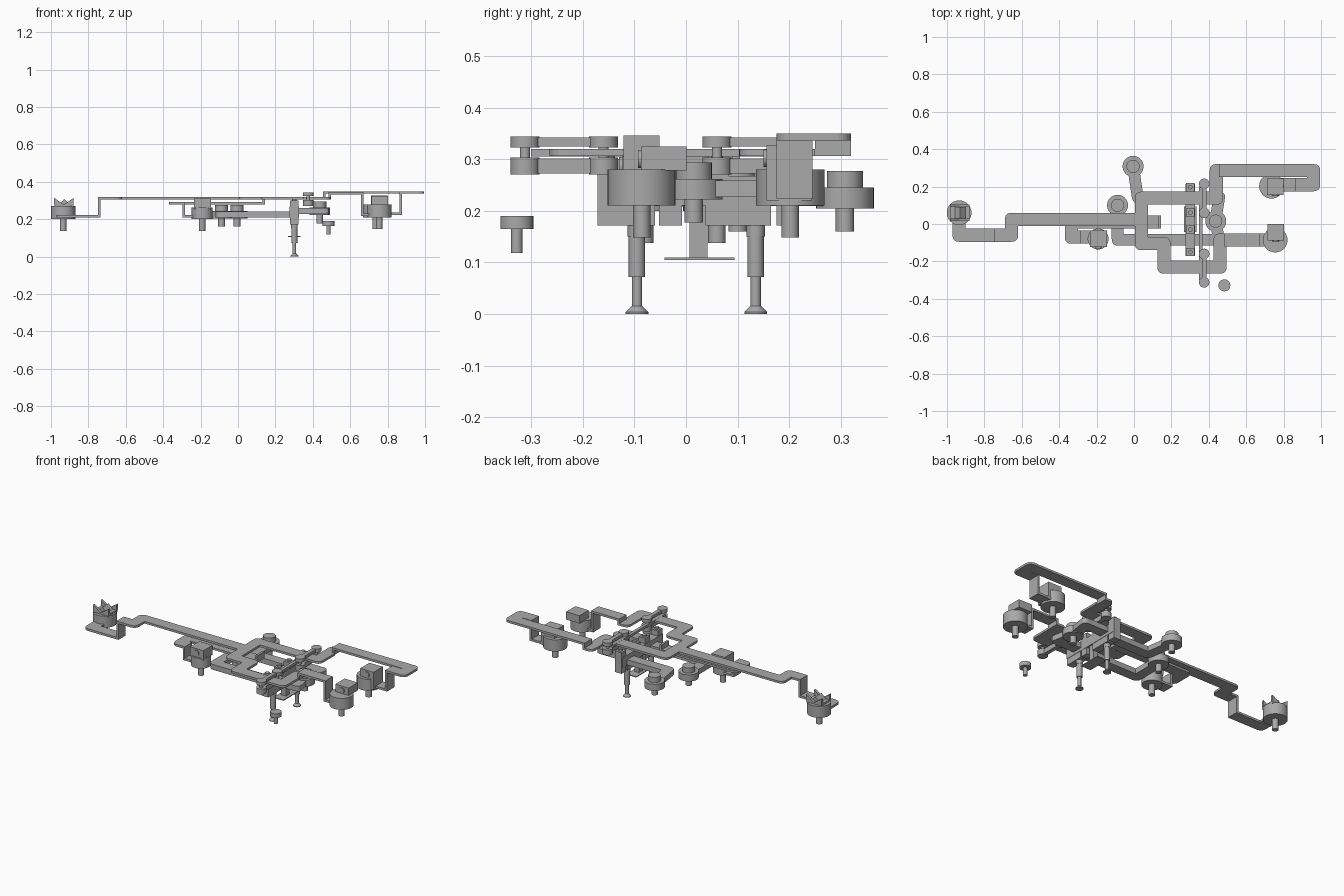
import bpy, bmesh, math
from mathutils import Vector

cube = bpy.data.objects.get("Cube")
if cube:
    bpy.data.objects.remove(cube, do_unlink=True)

grey = bpy.data.materials.new("plain_grey")
grey.use_nodes = True
grey.diffuse_color = (0.4, 0.4, 0.4, 1)
grey.node_tree.nodes["Principled BSDF"].inputs["Base Color"].default_value = (0.4, 0.4, 0.4, 1)


def finish(name, bm, smooth=False):
    bmesh.ops.recalc_face_normals(bm, faces=bm.faces)
    mesh = bpy.data.meshes.new(name)
    bm.to_mesh(mesh)
    bm.free()
    mesh.materials.append(grey)
    ob = bpy.data.objects.new(name, mesh)
    bpy.context.collection.objects.link(ob)
    if smooth:
        bpy.ops.object.select_all(action='DESELECT')
        ob.select_set(True)
        bpy.context.view_layer.objects.active = ob
        bpy.ops.object.shade_smooth_by_angle(angle=math.radians(35))
    return ob


def add_prism(bm, points, offset):
    face = bm.faces.new([bm.verts.new(p) for p in points])
    out = bmesh.ops.extrude_face_region(bm, geom=[face])["geom"]
    verts = [g for g in out if isinstance(g, bmesh.types.BMVert)]
    bmesh.ops.translate(bm, vec=offset, verts=verts)


def box(name, x0, x1, y0, y1, z0, z1):
    bm = bmesh.new()
    add_prism(bm, [(x0, y0, z0), (x1, y0, z0), (x1, y1, z0), (x0, y1, z0)], (0, 0, z1 - z0))
    return finish(name, bm)


def turned(name, x, y, profile, sides=32):
    """Stack of rings (radius, z) around a vertical axis."""
    bm = bmesh.new()
    rings = [[bm.verts.new((x + r * math.cos(a), y + r * math.sin(a), z))
              for a in (math.tau * i / sides for i in range(sides))] for r, z in profile]
    for low, high in zip(rings, rings[1:]):
        for i in range(sides):
            j = (i + 1) % sides
            bm.faces.new((low[i], low[j], high[j], high[i]))
    bm.faces.new(rings[0][::-1])
    bm.faces.new(rings[-1])
    return finish(name, bm, True)


def outline(path, half, radius=0.035):
    """Mitred ribbon outline around a flat path, outer corners rounded."""
    dirs = [(b - a).normalized() for a, b in zip(path, path[1:])]
    sides = []
    for sign in (1, -1):
        pts = []
        for i, p in enumerate(path):
            d0, d1 = dirs[max(i - 1, 0)], dirs[min(i, len(dirs) - 1)]
            n0, n1 = Vector((-d0.y, d0.x)), Vector((-d1.y, d1.x))
            corner = p + sign * half * (n0 + n1) / (1 + n0.dot(n1))
            turn = (d0.x * d1.y - d0.y * d1.x) * sign
            if turn < -0.1:
                a, b = corner - d0 * radius, corner + d1 * radius
                for k in range(7):
                    t = k / 6
                    pts.append(a * (1 - t) ** 2 + corner * 2 * t * (1 - t) + b * t * t)
            else:
                pts.append(corner)
        sides.append(pts)
    return sides[0] + sides[1][::-1]


def strip(name, points, width=0.07, thick=0.013):
    """Bent sheet strip; equal neighbouring x, y means a vertical step."""
    bm = bmesh.new()
    runs, steps = [[points[0]]], []
    for a, b in zip(points, points[1:]):
        if a[:2] == b[:2]:
            steps.append((a, b, Vector(a[:2]) - Vector(runs[-1][-2][:2])))
            runs.append([b])
        else:
            runs[-1].append(b)
    for run in runs:
        z = run[0][2] - thick / 2
        shape = outline([Vector(p[:2]) for p in run], width / 2)
        add_prism(bm, [(p.x, p.y, z) for p in shape], (0, 0, thick))
    for a, b, d in steps:
        d.normalize()
        n, c = Vector((-d.y, d.x)) * width / 2, Vector(a[:2])
        e = d * thick / 2
        low, high = min(a[2], b[2]) - thick / 2, max(a[2], b[2]) + thick / 2
        add_prism(bm, [(*p, low) for p in (c - n - e, c + n - e, c + n + e, c - n + e)],
                  (0, 0, high - low))
    return finish(name, bm)


# Upper sheet strips
TOP = 0.313
strip("left_long_arm", [(-0.935, 0.07, 0.215), (-0.935, -0.06, 0.215), (-0.742, -0.06, 0.215),
                        (-0.742, -0.06, TOP), (-0.655, -0.06, TOP), (-0.655, 0.025, TOP),
                        (0.04, 0.025, TOP)])
strip("rear_right_arm", [(0.04, 0.02, TOP), (0.04, 0.138, TOP), (0.44, 0.138, TOP),
                         (0.44, 0.285, TOP), (0.462, 0.285, TOP), (0.462, 0.285, 0.343),
                         (0.96, 0.285, 0.343), (0.96, 0.21, 0.343), (0.87, 0.21, 0.343),
                         (0.87, 0.21, 0.23), (0.73, 0.21, 0.23)])
strip("front_right_arm", [(0.04, 0.03, TOP), (0.04, -0.105, TOP), (0.16, -0.105, TOP),
                          (0.16, -0.23, TOP), (0.46, -0.23, TOP), (0.46, -0.086, TOP),
                          (0.49, -0.086, TOP), (0.49, -0.086, 0.34), (0.665, -0.086, 0.34),
                          (0.665, -0.086, 0.225), (0.75, -0.086, 0.225)])
strip("front_left_arm", [(0.02, 0.01, 0.285), (-0.335, 0.01, 0.285), (-0.335, -0.07, 0.285),
                         (-0.29, -0.07, 0.285), (-0.29, -0.07, 0.215), (-0.2, -0.07, 0.215)])
strip("front_left_arm_root", [(0.0, 0.01, 0.285), (0.138, 0.01, 0.285), (0.138, 0.01, TOP),
                              (0.145, 0.01, TOP)])

# Lower, thicker arms carrying the small rollers
lower = {
    "lower_left_arm": [(-0.088, 0.1, 0.225), (-0.088, -0.085, 0.225), (0.3, -0.085, 0.225)],
    "lower_rear_arm": [(-0.005, 0.31, 0.225), (0.02, 0.14, 0.225), (0.3, 0.14, 0.225)],
    "lower_right_arm": [(0.3, -0.085, 0.243), (0.455, -0.085, 0.243), (0.435, 0.015, 0.243)],
    "lower_rear_right_arm": [(0.3, 0.14, 0.243), (0.455, 0.14, 0.243), (0.435, 0.015, 0.243)],
}
for name, pts in lower.items():
    strip(name, pts, 0.062, 0.032)

# Small rollers: stem, wide drum and narrower cap
for name, x, y, z in (("left_roller", -0.088, 0.1, 0.205), ("rear_roller", -0.005, 0.308, 0.205),
                      ("right_roller", 0.437, 0.015, 0.222)):
    turned(name, x, y, [(0.018, z - 0.045), (0.018, z), (0.056, z), (0.056, z + 0.04),
                        (0.035, z + 0.04), (0.035, z + 0.072)])
turned("loose_front_roller", 0.483, -0.328,
       [(0.011, 0.118), (0.011, 0.165), (0.032, 0.165), (0.032, 0.19)])

# Large drums with stems
for name, x, y, r, z0, z1 in (("front_right_drum", 0.755, -0.086, 0.066, 0.21, 0.28),
                              ("rear_right_drum", 0.735, 0.202, 0.066, 0.21, 0.28),
                              ("front_left_drum", -0.192, -0.08, 0.056, 0.2, 0.262),
                              ("far_left_drum", -0.935, 0.06, 0.066, 0.2, 0.27)):
    turned(name, x, y, [(0.017, z0 - 0.062), (0.017, z0), (r, z0), (r, z1)])

# Box housings with a round eyepiece on the front
for name, x, y, z0, z1 in (("front_right", 0.758, -0.043, 0.278, 0.325),
                           ("rear_right", 0.755, 0.2, 0.22, 0.327),
                           ("front_left", -0.19, -0.08, 0.255, 0.312)):
    box(name + "_housing", x - 0.045, x + 0.045, y - 0.044, y + 0.044, z0, z1)
    eye = turned(name + "_eyepiece", 0, 0, [(0.017, 0), (0.017, 0.006)])
    eye.rotation_euler.x = math.pi / 2
    eye.location = (x, y - 0.044, z1 - 0.025)

# Pointed crown on the far left drum
box("crown_base", -0.982, -0.88, 0.015, 0.105, 0.265, 0.28)
bm = bmesh.new()
for y in (0.015, 0.09):
    for side in (-1, 1):
        add_prism(bm, [(-0.931, y, 0.278), (-0.931 + side * 0.052, y, 0.278),
                       (-0.931 + side * 0.052, y, 0.314)], (0, 0.015, 0))
add_prism(bm, [(-0.96, 0.03, 0.278), (-0.9, 0.03, 0.278), (-0.93, 0.03, 0.308)], (0, 0.06, 0))
finish("crown_points", bm)

# Central cross bar with posts
box("cross_bar", 0.275, 0.325, -0.172, 0.215, 0.21, 0.268)
for i, y in enumerate((0.197, 0.06, -0.03, -0.15)):
    box(f"cross_bar_post_{i}", 0.279, 0.323, y - 0.022, y + 0.022, 0.172, 0.3)
    turned(f"post_pin_{i}", 0.301, y, [(0.012, 0.3), (0.012, 0.31)], 16)
box("front_post", 0.279, 0.323, -0.172, -0.06, 0.172, 0.268)
box("rear_post", 0.279, 0.323, 0.055, 0.165, 0.172, 0.268)
box("centre_rod", 0.285, 0.317, 0.007, 0.042, 0.108, 0.25)
box("centre_plate", 0.268, 0.334, -0.042, 0.094, 0.105, 0.11)

# Telescopic legs with flared feet
for name, y in (("front_leg", -0.095), ("rear_leg", 0.135)):
    turned(name, 0.301, y, [(0.022, 0), (0.022, 0.004), (0.01, 0.016), (0.01, 0.072),
                            (0.016, 0.072), (0.016, 0.15), (0.018, 0.15), (0.018, 0.22)])

# Paired pulleys on pins, joined by flat links
box("pulley_rail", 0.347, 0.366, -0.3, 0.2, 0.305, 0.32)
for end, pair in (("front", (-0.312, -0.16)), ("rear", (0.06, 0.215))):
    for i, y in enumerate(pair):
        turned(f"{end}_pulley_{i}", 0.375, y,
               [(0.028, 0.27), (0.028, 0.303), (0.01, 0.303), (0.01, 0.323),
                (0.028, 0.323), (0.028, 0.344)])
    for level, z0, z1 in (("lower", 0.272, 0.301), ("upper", 0.325, 0.342)):
        box(f"{end}_{level}_link", 0.363, 0.387, pair[0], pair[1], z0, z1)
